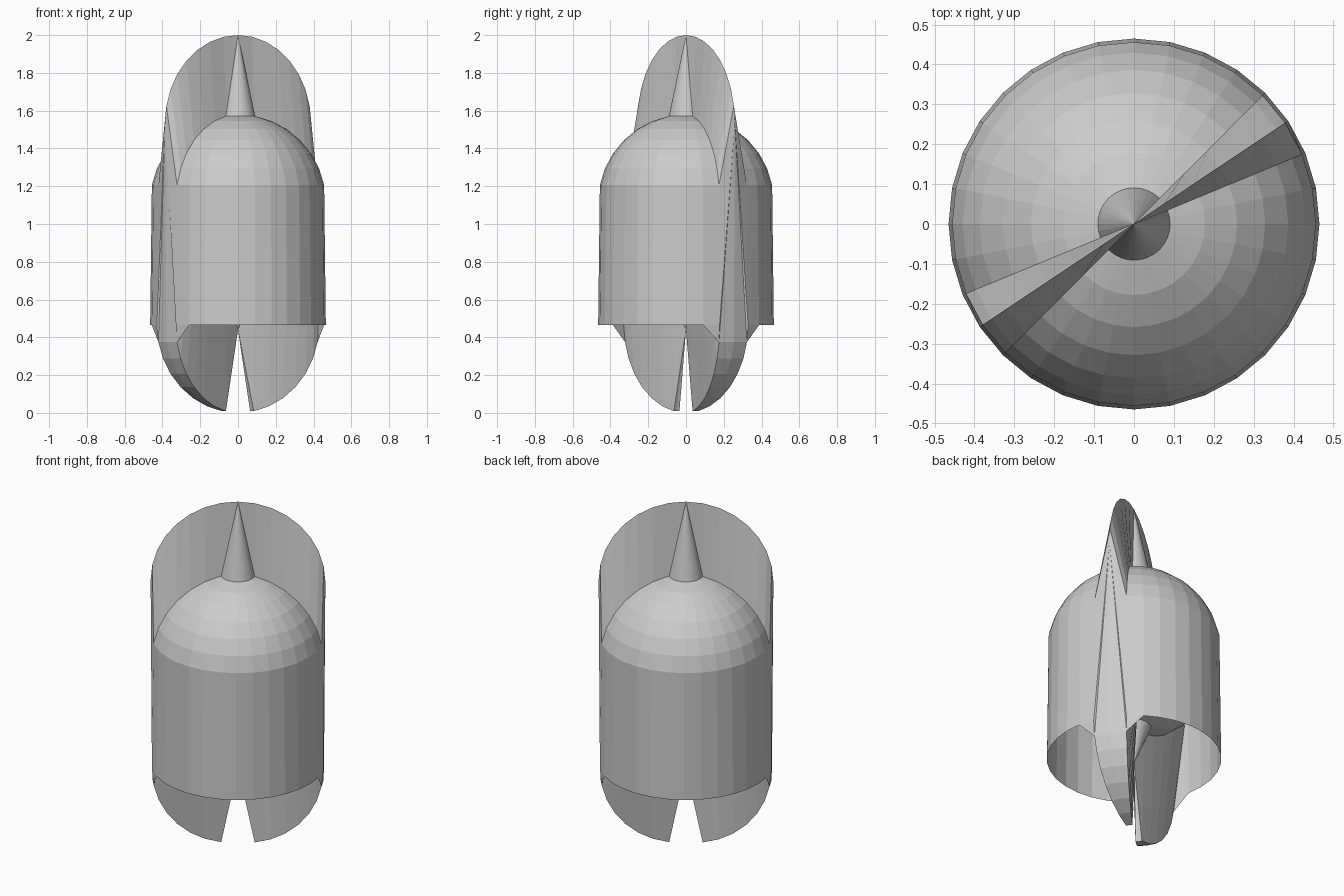
import bpy, bmesh, math

if "Cube" in bpy.data.objects:
    bpy.data.objects.remove(bpy.data.objects["Cube"])

R = 0.465            # capsule radius
SEG, RINGS = 32, 16
TOP_C = 2 - R        # centre of the fin's upper arc
LOW_C = R            # centre of the fin's lower arc and height of the rim
DOME_C = 1.115       # centre of the dome and of the inner bowl
FINS = (3, 19)       # segment columns holding the two fins


def near_fin(col, reach):
    return any(abs(col - f) <= reach for f in FINS)


def height(ring, col):
    """Height of each sphere vertex: raised or lowered on the fins."""
    c = R * math.cos(math.pi * ring / RINGS)
    if ring < 8:                                   # dome and upper ridge
        return c + (TOP_C if near_fin(col, 0) else DOME_C)
    if ring == 8:                                  # rim
        return TOP_C if near_fin(col, 0) else LOW_C
    return c + (LOW_C if near_fin(col, 1) else DOME_C)  # inner bowl, lower fins


# Sphere grid: rings of vertices between a top spike and a bottom spike
bm = bmesh.new()
grid = {}
for i in range(1, RINGS):
    r = R * math.sin(math.pi * i / RINGS)
    for j in range(SEG):
        a = 2 * math.pi * j / SEG
        grid[i, j] = bm.verts.new((r * math.cos(a), r * math.sin(a), height(i, j)))
top_tip = bm.verts.new((0, 0, 2))
low_tip = bm.verts.new((0, 0, 0.44))

for j in range(SEG):
    k = (j + 1) % SEG
    bm.faces.new((top_tip, grid[1, j], grid[1, k]))
    bm.faces.new((low_tip, grid[RINGS - 1, k], grid[RINGS - 1, j]))
    for i in range(1, RINGS - 1):
        a, b, c, d = grid[i, j], grid[i + 1, j], grid[i + 1, k], grid[i, k]
        # Below the rim, fold the fin quads from the fin's lower corners
        if i == 8 and near_fin(j, 1) and not near_fin(j, 0):
            bm.faces.new((a, b, d))
            bm.faces.new((b, c, d))
        elif i == 8 and near_fin(k, 1):
            bm.faces.new((a, b, c))
            bm.faces.new((a, c, d))
        else:
            bm.faces.new((a, b, c, d))

mesh = bpy.data.meshes.new("finned_capsule")
bm.to_mesh(mesh)
bm.free()
capsule = bpy.data.objects.new("finned_capsule", mesh)
bpy.context.collection.objects.link(capsule)
